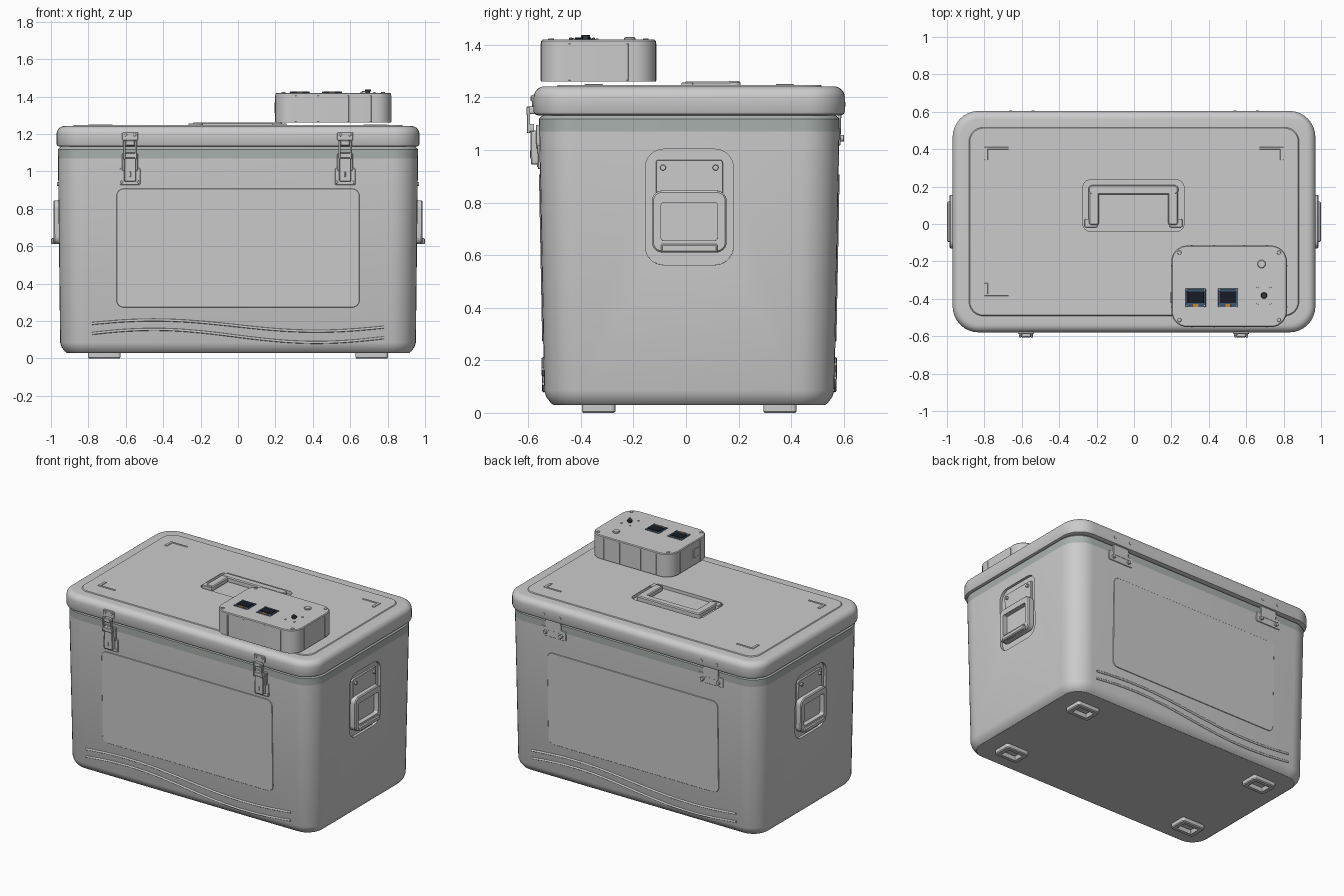
import bpy, bmesh, math
from mathutils import Matrix, Vector

if "Cube" in bpy.data.objects:
    bpy.data.objects.remove(bpy.data.objects["Cube"])

CY = 0.0125                       # y centre of the cooler
I = Matrix.Identity(4)


def outline(cx, cy, w, h, r, seg=8):
    """Rounded rectangle as 2D points."""
    r = max(min(r, w / 2 - 1e-4, h / 2 - 1e-4), 1e-4)
    pts = []
    for q, (sx, sy) in enumerate(((1, 1), (-1, 1), (-1, -1), (1, -1))):
        for i in range(seg + 1):
            a = math.pi / 2 * (q + i / seg)
            pts.append((cx + sx * (w / 2 - r) + r * math.cos(a),
                        cy + sy * (h / 2 - r) + r * math.sin(a)))
    return pts


def loft(name, rings, M=I, closed=False, color=None):
    """Skin a list of (outline, height) rings in frame M."""
    bm = bmesh.new()
    loops = [[bm.verts.new(M @ Vector((x, y, z))) for x, y in o] for o, z in rings]
    pairs = list(zip(loops, loops[1:]))
    if closed:
        pairs.append((loops[-1], loops[0]))
    else:
        bm.faces.new(loops[0])
        bm.faces.new(loops[-1])
    for a, b in pairs:
        for i in range(len(a)):
            j = (i + 1) % len(a)
            bm.faces.new((a[i], a[j], b[j], b[i]))
    bmesh.ops.recalc_face_normals(bm, faces=bm.faces)
    me = bpy.data.meshes.new(name)
    bm.to_mesh(me)
    bm.free()
    ob = bpy.data.objects.new(name, me)
    bpy.context.collection.objects.link(ob)
    if color:
        mat = bpy.data.materials.new(name)
        mat.diffuse_color = (*color, 1)
        mat.use_nodes = True
        mat.node_tree.nodes["Principled BSDF"].inputs["Base Color"].default_value = mat.diffuse_color
        me.materials.append(mat)
    return ob


def plate(name, M, cx, cy, w, h, r, n0, n1, bev=0.002, hole=None, color=None):
    """Rounded plate on frame M with a bevelled outer edge and optional hole."""
    o = outline(cx, cy, w, h, r)
    rings = [(o, n0), (o, n1 - bev), (outline(cx, cy, w - 2 * bev, h - 2 * bev, r - bev), n1)]
    if hole:
        i = outline(*hole)
        rings += [(i, n1), (i, n0)]
    return loft(name, rings, M, bool(hole), color)


def disc(name, M, x, y, r, n0, n1, color=None):
    return plate(name, M, x, y, 2 * r, 2 * r, r, n0, n1, r * 0.15, color=color)


def cut(ob, cutter):
    m = ob.modifiers.new("cut", 'BOOLEAN')
    m.operation, m.object = 'DIFFERENCE', cutter
    bpy.context.view_layer.objects.active = ob
    bpy.ops.object.modifier_apply(modifier=m.name)
    bpy.data.objects.remove(cutter)


def frame(u, v, o):
    """Frame on a tilted wall: u across, v up, n outwards."""
    u, v = Vector(u), Vector(v)
    n = u.cross(v)
    return Matrix([(u[i], v[i], n[i], o[i]) for i in range(3)] + [(0, 0, 0, 1)])


# wall frames
SY, SX = 0.02 / 1.04, 0.012 / 1.04
HY, HX = 0.552 - SY * 0.08, 0.951 - SX * 0.08
FRONT = frame((1, 0, 0), (0, -SY, 1), (0, CY - HY, 0))
BACK = frame((-1, 0, 0), (0, SY, 1), (0, CY + HY, 0))
RIGHT = frame((0, 1, 0), (SX, 0, 1), (HX, CY, 0))
LEFT = frame((0, -1, 0), (-SX, 0, 1), (-HX, CY, 0))


def wall(z, inset=0):
    return (outline(0, CY, 2 * (HX + SX * z - inset), 2 * (HY + SY * z - inset), 0.14 - inset), z)


# tapered body with soft bottom edge, and the seal band on top
body = loft("body", [wall(0.03, 0.035), wall(0.037, 0.025), wall(0.06, 0.008),
                     wall(0.085), wall(1.07)])
loft("seal_band", [wall(1.07), wall(1.118), wall(1.125, 0.006), wall(1.135, 0.02)],
     color=(0.40, 0.44, 0.42))


# lid with rounded edge and a slightly raised top panel
def lid_ring(z, inset):
    return (outline(0, CY, 1.94 - 2 * inset, 1.184 - 2 * inset, max(0.14 - inset, 0.075)), z)


R = 0.042
rings = [lid_ring(1.132, 0.015), lid_ring(1.136, 0.005), lid_ring(1.146, 0)]
rings += [lid_ring(1.2 + R * math.sin(a), R - R * math.cos(a))
          for a in [math.pi / 12 * i for i in range(7)]]
rings += [lid_ring(1.242, 0.088), lid_ring(1.247, 0.092)]
lid = loft("lid", rings)

# carrying handle lying in a lid recess
cut(lid, plate("tray_cut", I, -0.003, 0.098, 0.54, 0.275, 0.04, 1.225, 1.3))
plate("lid_handle_bar", I, -0.003, 0.183, 0.48, 0.05, 0.02, 1.23, 1.262, 0.006)
for s in (-1, 1):
    x = -0.003 + s * 0.212
    plate("lid_handle_leg", I, x, 0.093, 0.055, 0.2, 0.015, 1.23, 1.26, 0.006)
    plate("lid_handle_pivot", I, x + s * 0.015, 0.005, 0.07, 0.045, 0.008, 1.22, 1.256)

# corner marks on the lid
for sx in (-1, 1):
    for sy in (-1, 1):
        plate("lid_mark_long", I, sx * 0.735, CY + sy * 0.392, 0.13, 0.012, 0.002, 1.24, 1.251)
        plate("lid_mark_short", I, sx * 0.79, CY + sy * 0.363, 0.02, 0.068, 0.002, 1.24, 1.251)

# feet with hollow undersides
for sx in (-1, 1):
    for sy in (-1, 1):
        x, y = sx * 0.715, CY + sy * 0.345
        foot = loft("foot", [(outline(x, y, 0.165, 0.117, 0.012), 0),
                             (outline(x, y, 0.175, 0.127, 0.016), 0.006),
                             (outline(x, y, 0.175, 0.127, 0.016), 0.034)])
        cut(foot, loft("foot_cut", [(outline(x, y, 0.12, 0.078, 0.004), -0.01),
                                    (outline(x, y, 0.10, 0.06, 0.004), 0.025)]))

# panels and wavy ridges on front and back
for side, M in (("front", FRONT), ("back", BACK)):
    plate(side + "_panel", M, 0, 0.59, 1.3, 0.635, 0.04, -0.01, 0.004)
    for mid, amp in ((0.175, 0.03), (0.12, 0.035)):
        cu = bpy.data.curves.new(side + "_wave", 'CURVE')
        cu.dimensions, cu.bevel_depth, cu.bevel_resolution = '3D', 0.007, 2
        cu.use_fill_caps = True
        sp = cu.splines.new('POLY')
        sp.points.add(48)
        for i, p in enumerate(sp.points):
            x = -0.78 + 1.56 * i / 48
            z = mid + amp * math.cos(math.pi * (x + 0.45) / 0.87)
            p.co = (*(M @ Vector((x, z, 0.001))), 1)
        ob = bpy.data.objects.new(side + "_wave", cu)
        bpy.context.collection.objects.link(ob)

# side handles in recessed trays
for M in (RIGHT, LEFT):
    cut(body, plate("tray_cut", M, 0, 0.783, 0.335, 0.44, 0.07, -0.018, 0.05))
    plate("side_handle_plate", M, 0, 0.80, 0.255, 0.325, 0.012, -0.03, -0.004)
    plate("side_handle_ring", M, 0, 0.728, 0.285, 0.235, 0.04, -0.012, 0.028, 0.006,
          hole=(0, 0.728, 0.215, 0.145, 0.012))
    plate("side_handle_grip", M, 0, 0.627, 0.215, 0.032, 0.008, 0.01, 0.043, 0.006)
    for u in (-0.1, 0.1):
        disc("side_handle_screw", M, u, 0.933, 0.011, -0.01, 0.008)

# latches
for x in (-0.577, 0.573):
    plate("latch_base", FRONT, x, 0.972, 0.11, 0.09, 0.008, -0.005, 0.007)
    plate("latch_neck", FRONT, x, 1.05, 0.085, 0.09, 0.006, -0.005, 0.012)
    plate("latch_lever", FRONT, x, 1.01, 0.064, 0.13, 0.01, 0.005, 0.034, 0.004)
    plate("latch_slot", FRONT, x, 0.985, 0.008, 0.028, 0.004, 0.03, 0.036)
    plate("latch_crossbar", FRONT, x, 1.085, 0.075, 0.03, 0.008, 0.02, 0.044, 0.004)
    plate("latch_keeper", FRONT, x, 1.188, 0.085, 0.045, 0.008, 0.008, 0.026)
    plate("latch_hook", FRONT, x, 1.152, 0.05, 0.03, 0.008, 0.01, 0.046, 0.004)
    for s in (-1, 1):
        plate("latch_rod", FRONT, x + s * 0.031, 1.115, 0.012, 0.1, 0.005, 0.034, 0.046)
        disc("latch_screw", FRONT, x + s * 0.045, 0.943, 0.007, 0.0, 0.01)
        disc("keeper_screw", FRONT, x + s * 0.025, 1.196, 0.008, 0.02, 0.03)

# hinges at the back
for x in (-0.6, 0.6):
    plate("hinge_plate", BACK, x, 1.05, 0.19, 0.065, 0.008, -0.005, 0.005)
    plate("hinge_strip", BACK, x, 1.1, 0.12, 0.08, 0.006, -0.005, 0.006)
    for s in (-1, 1):
        disc("hinge_screw", BACK, x + s * 0.06, 1.045, 0.013, 0, 0.018)
        disc("lid_hinge_screw", BACK, x + s * 0.06, 1.175, 0.009, 0.008, 0.021)

# control box hovering over the front right of the lid
BX, BY, BT = 0.509, -0.333, 1.42
plate("control_box", I, BX, BY, 0.618, 0.436, 0.085, 1.26, BT, 0.005)
for s in (-1, 1):
    side_y = frame((-s, 0, 0), (0, 0, 1), (BX, BY + s * 0.218, 0))
    side_x = frame((0, s, 0), (0, 0, 1), (BX + s * 0.309, BY, 0))
    for u in (-0.2, -0.08, 0.08, 0.2):
        plate("box_rib", side_y, u, 1.335, 0.008, 0.14, 0.001, -0.005, 0.003, 0.001)
    for u in (-0.11, 0.11):
        plate("box_rib", side_x, u, 1.335, 0.008, 0.14, 0.001, -0.005, 0.003, 0.001)
    for t in (-1, 1):
        disc("box_screw", I, BX + s * 0.266, BY + t * 0.18, 0.011, BT - 0.01, BT + 0.004)
plate("side_port", frame((0, -1, 0), (0, 0, 1), (BX - 0.309, BY, 0)),
      0.06, 1.34, 0.06, 0.06, 0.004, -0.005, 0.004, color=(0.75, 0.75, 0.75))

# displays, knob and button on the control box
for x in (0.33, 0.503):
    plate("display_board", I, x, -0.395, 0.108, 0.1, 0.003, BT - 0.01, BT + 0.004,
          color=(0.05, 0.10, 0.17))
    plate("display_screen", I, x, -0.392, 0.086, 0.062, 0.002, BT, BT + 0.007, 0.001,
          color=(0.01, 0.012, 0.02))
    plate("display_ribbon", I, x, -0.436, 0.03, 0.018, 0.002, BT, BT + 0.006, 0.001,
          color=(0.55, 0.24, 0.05))
    for s in (-1, 1):
        for t in (-1, 1):
            disc("display_screw", I, x + s * 0.047, -0.395 + t * 0.043, 0.005, BT, BT + 0.007)
disc("knob_stem", I, 0.695, -0.382, 0.012, BT - 0.01, BT + 0.012, (0.04, 0.04, 0.04))
disc("knob_cap", I, 0.695, -0.382, 0.017, BT + 0.007, BT + 0.018, (0.04, 0.04, 0.04))
for s in (-1, 1):
    for t in (-1, 1):
        disc("knob_screw", I, 0.695 + s * 0.034, -0.382 + t * 0.044, 0.005, BT - 0.01, BT + 0.004)
disc("button", I, 0.682, -0.214, 0.022, BT - 0.01, BT + 0.009)

# smooth shading with sharp edges kept
bpy.ops.object.select_all(action='DESELECT')
for ob in bpy.context.scene.objects:
    if ob.type == 'MESH':
        ob.select_set(True)
        bpy.context.view_layer.objects.active = ob
bpy.ops.object.shade_smooth_by_angle()
